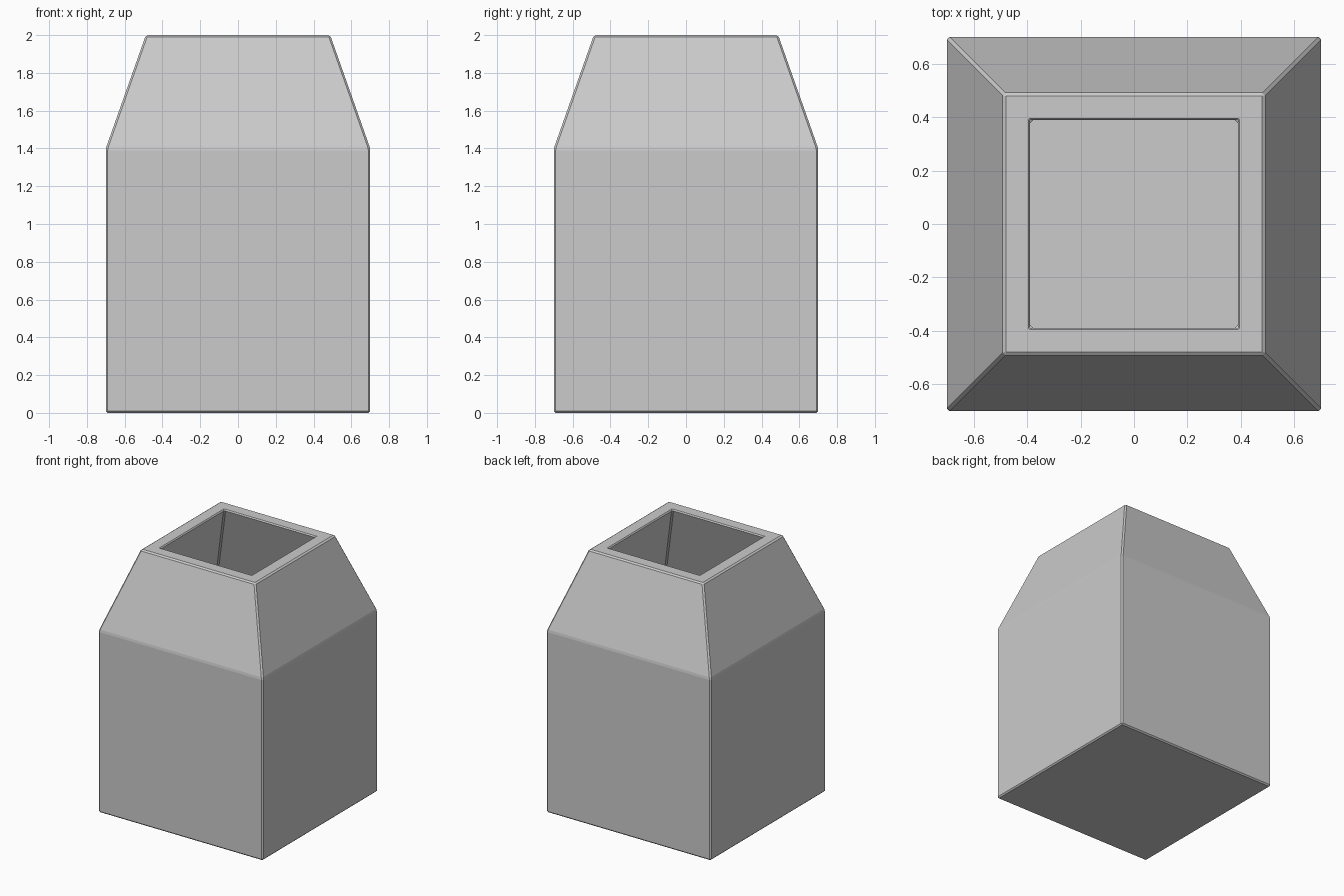
import bpy, bmesh

if "Cube" in bpy.data.objects:
    bpy.data.objects.remove(bpy.data.objects["Cube"])


def ring(bm, h, z):
    return [bm.verts.new((x * h, y * h, z)) for x, y in ((-1, -1), (1, -1), (1, 1), (-1, 1))]


# hollow square jar: outer body, tapered shoulder, flat rim, inner walls, floor
profile = [(0.7, 0.0), (0.7, 1.4), (0.488, 2.0), (0.385, 2.0), (0.595, 1.385), (0.595, 0.1)]
bm = bmesh.new()
rings = [ring(bm, h, z) for h, z in profile]
for a, b in zip(rings, rings[1:]):
    for i in range(4):
        j = (i + 1) % 4
        bm.faces.new((a[i], a[j], b[j], b[i]))
bm.faces.new(rings[0][::-1])
bm.faces.new(rings[-1])
bmesh.ops.recalc_face_normals(bm, faces=bm.faces)

mesh = bpy.data.meshes.new("square_jar")
bm.to_mesh(mesh)
bm.free()
jar = bpy.data.objects.new("square_jar", mesh)
bpy.context.collection.objects.link(jar)

# fine chamfer on the edges
bev = jar.modifiers.new("edge_chamfer", 'BEVEL')
bev.width = 0.01
bev.segments = 1
bev.limit_method = 'ANGLE'
bev.angle_limit = 0.2
